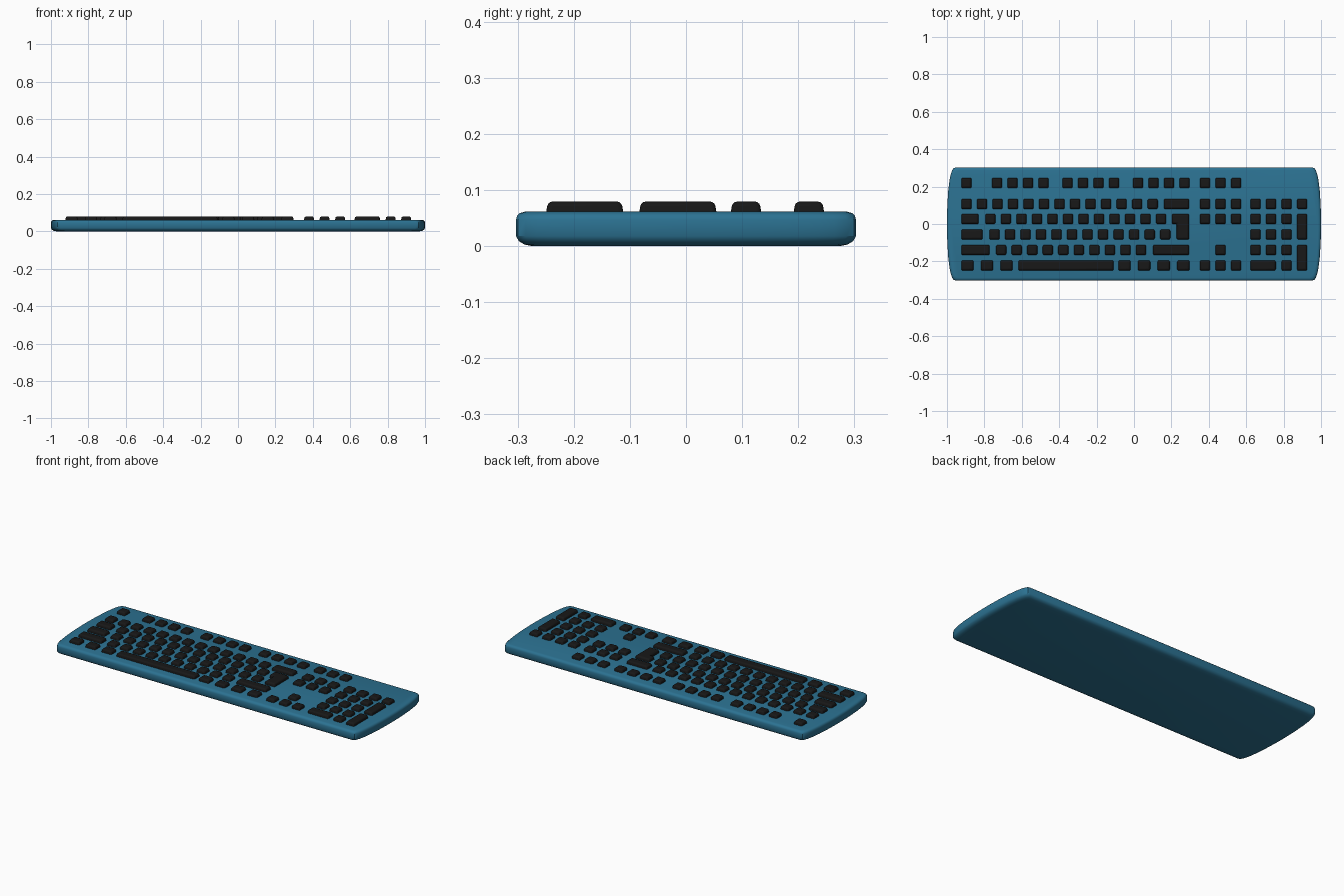
import bpy, bmesh
from mathutils import Vector

if "Cube" in bpy.data.objects:
    bpy.data.objects.remove(bpy.data.objects["Cube"])


def material(name, rgb):
    m = bpy.data.materials.new(name)
    m.diffuse_color = (*rgb, 1)
    m.use_nodes = True
    m.node_tree.nodes["Principled BSDF"].inputs["Base Color"].default_value = m.diffuse_color
    return m


BLUE = material("blue_plastic", (0.025, 0.17, 0.29))
BLACK = material("black_plastic", (0.009, 0.009, 0.009))


def make_object(name, bm, mat, bevel=0):
    bmesh.ops.recalc_face_normals(bm, faces=bm.faces)
    mesh = bpy.data.meshes.new(name)
    bm.to_mesh(mesh)
    bm.free()
    ob = bpy.data.objects.new(name, mesh)
    bpy.context.collection.objects.link(ob)
    mesh.materials.append(mat)
    if bevel:
        mod = ob.modifiers.new("rounding", 'BEVEL')
        mod.width, mod.segments, mod.limit_method = bevel, 3, 'NONE'
    bpy.ops.object.select_all(action='DESELECT')
    ob.select_set(True)
    bpy.context.view_layer.objects.active = ob
    bpy.ops.object.shade_smooth_by_angle(angle=0.6)
    return ob


def loft(bm, rings):
    loops = [[bm.verts.new(p) for p in ring] for ring in rings]
    n = len(loops[0])
    for a, b in zip(loops, loops[1:]):
        for i in range(n):
            j = (i + 1) % n
            bm.faces.new((a[i], a[j], b[j], b[i]))
    bm.faces.new(loops[0][::-1])
    bm.faces.new(loops[-1])


# Case: bowed-end outline, lofted through rounded edge rings
HY = 0.303
quarter = [(1, 0.03), (0.998, 0.1), (0.993, 0.18), (0.986, 0.235), (0.98, 0.265),
           (0.973, 0.286), (0.964, 0.299), (0.95, HY)]
right = [(x, -y) for x, y in quarter[::-1]] + quarter
outline = right + [(-x, -y) for x, y in right]
edge = [(0.03, 0), (0.015, 0.003), (0.005, 0.009), (0, 0.018), (0, 0.047),
        (0.002, 0.054), (0.007, 0.059), (0.016, 0.0615)]
bm = bmesh.new()
loft(bm, [[(x * (1 - d), y * (HY - d) / HY, z) for x, y in outline] for d, z in edge])
make_object("case", bm, BLUE)

# Key grid
P, K = 0.083, 0.058
ROW = [0.219, 0.107, 0.027, -0.056, -0.139, -0.222]
L, R = -0.925, 0.297


def add_key(bm, pts):
    """Tapered keycap from a counter-clockwise, right-angled outline."""
    top = []
    for i, p in enumerate(pts):
        p = Vector(p)
        a = (p - Vector(pts[i - 1])).normalized()
        b = (Vector(pts[(i + 1) % len(pts)]) - p).normalized()
        q = p + 0.005 * (Vector((-a.y, a.x)) + Vector((-b.y, b.x)))
        top.append((q.x, q.y, 0.0795))
    loft(bm, [[(x, y, 0.05) for x, y in pts], top])


def span(bm, x0, x1, row, last=None):
    """Key from x0 to x1, optionally reaching down to another row."""
    y1 = ROW[row] + K / 2
    y0 = ROW[row if last is None else last] - K / 2
    add_key(bm, [(x0, y0), (x1, y0), (x1, y1), (x0, y1)])


def run(bm, x, n, row, width=K, step=P):
    for i in range(n):
        c = x + i * step
        span(bm, c - width / 2, c + width / 2, row)


# Function keys
bm = bmesh.new()
run(bm, -0.896, 1, 0)
for x in (-0.733, -0.356, 0.021):
    run(bm, x, 4, 0)
make_object("function_keys", bm, BLACK, 0.008)

# Letter and number keys
bm = bmesh.new()
for x, n, row in ((-0.896, 13, 1), (-0.768, 12, 2), (-0.746, 12, 3), (-0.71, 10, 4)):
    run(bm, x, n, row)
make_object("letter_keys", bm, BLACK, 0.008)

# Wide and modifier keys around the letters
bm = bmesh.new()
span(bm, 0.158, R, 1)
span(bm, L, -0.829, 2)
span(bm, L, -0.807, 3)
span(bm, L, -0.77, 4)
span(bm, 0.1, R, 4)
run(bm, -0.89, 3, 5, 0.07, 0.104)
run(bm, -0.051, 4, 5, 0.07, 0.105)
make_object("modifier_keys", bm, BLACK, 0.008)

# Space bar
bm = bmesh.new()
span(bm, -0.62, -0.107, 5)
make_object("space_bar", bm, BLACK, 0.008)

# L-shaped return key
bm = bmesh.new()
yt, ym, yb = ROW[2] + K / 2, ROW[2] - K / 2, ROW[3] - K / 2
add_key(bm, [(0.226, yb), (R, yb), (R, yt), (0.2, yt), (0.2, ym), (0.226, ym)])
make_object("return_key", bm, BLACK, 0.008)

# Navigation and arrow keys
bm = bmesh.new()
for row in (0, 1, 2, 5):
    run(bm, 0.38, 3, row)
run(bm, 0.463, 1, 4)
make_object("navigation_keys", bm, BLACK, 0.008)

# Number pad
bm = bmesh.new()
run(bm, 0.65, 4, 1)
for row in (2, 3, 4):
    run(bm, 0.65, 3, row)
span(bm, 0.621, 0.76, 5)
run(bm, 0.816, 1, 5)
span(bm, 0.87, 0.928, 2, 3)
span(bm, 0.87, 0.928, 4, 5)
make_object("number_pad_keys", bm, BLACK, 0.008)
